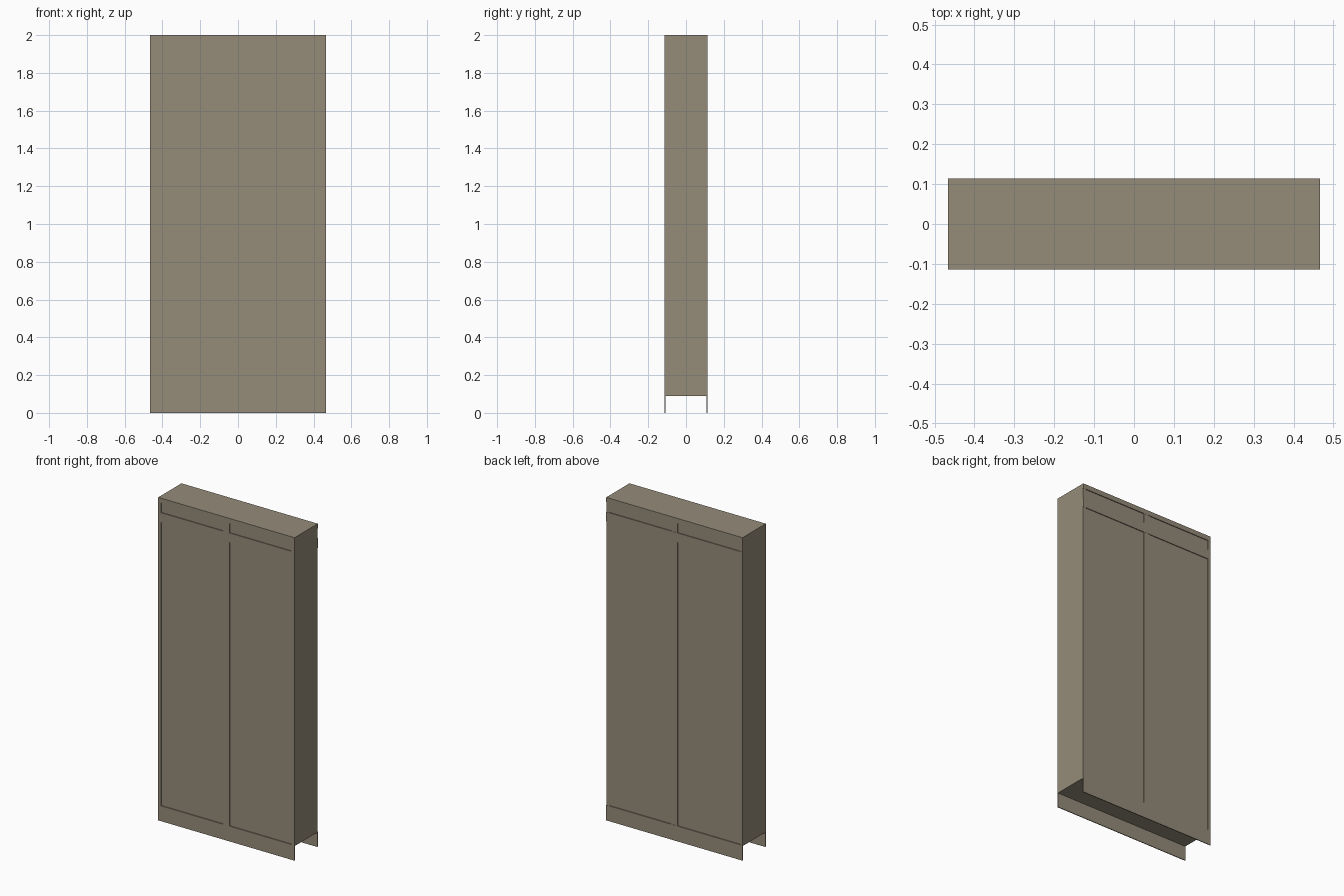
import bpy

if "Cube" in bpy.data.objects:
    bpy.data.objects.remove(bpy.data.objects["Cube"])

mat = bpy.data.materials.new("warm grey brown")
mat.diffuse_color = (0.30, 0.263, 0.195, 1)
mat.use_nodes = True
mat.node_tree.nodes["Principled BSDF"].inputs["Base Color"].default_value = mat.diffuse_color

W, BODY, FACE = 0.467, 0.1085, 0.1135   # half width, core half depth, frame half depth


def box(name, x0, x1, y0, y1, z0, z1):
    bpy.ops.mesh.primitive_cube_add(size=1, location=((x0 + x1) / 2, (y0 + y1) / 2, (z0 + z1) / 2))
    ob = bpy.context.object
    ob.name = name
    ob.scale = (x1 - x0, y1 - y0, z1 - z0)
    bpy.ops.object.transform_apply(location=False, rotation=False, scale=True)
    ob.data.materials.append(mat)
    return ob


# solid core carrying the recessed panels
box("core", -W, W, -BODY, BODY, 0.09, 2.0)

# thin frame on front and back
for side, s in (("front", -1), ("back", 1)):
    y0, y1 = sorted((s * BODY, s * FACE))
    box(side + "_skirting", -W, W, y0, y1, 0.0, 0.095)
    box(side + "_top_rail", -W, W, y0, y1, 1.97, 2.0)
    box(side + "_middle_rail", -W, W, y0, y1, 1.85, 1.91)
    for name, a, b in (("left", -W, -0.447), ("centre", -0.022, 0.022), ("right", 0.447, W)):
        # stiles fill the gaps between the rails
        box(f"{side}_{name}_stile", a, b, y0, y1 - 0.001 if s > 0 else y1, 0.095, 1.85)
        box(f"{side}_{name}_upper_stile", a, b, y0, y1 - 0.001 if s > 0 else y1, 1.91, 1.97)
